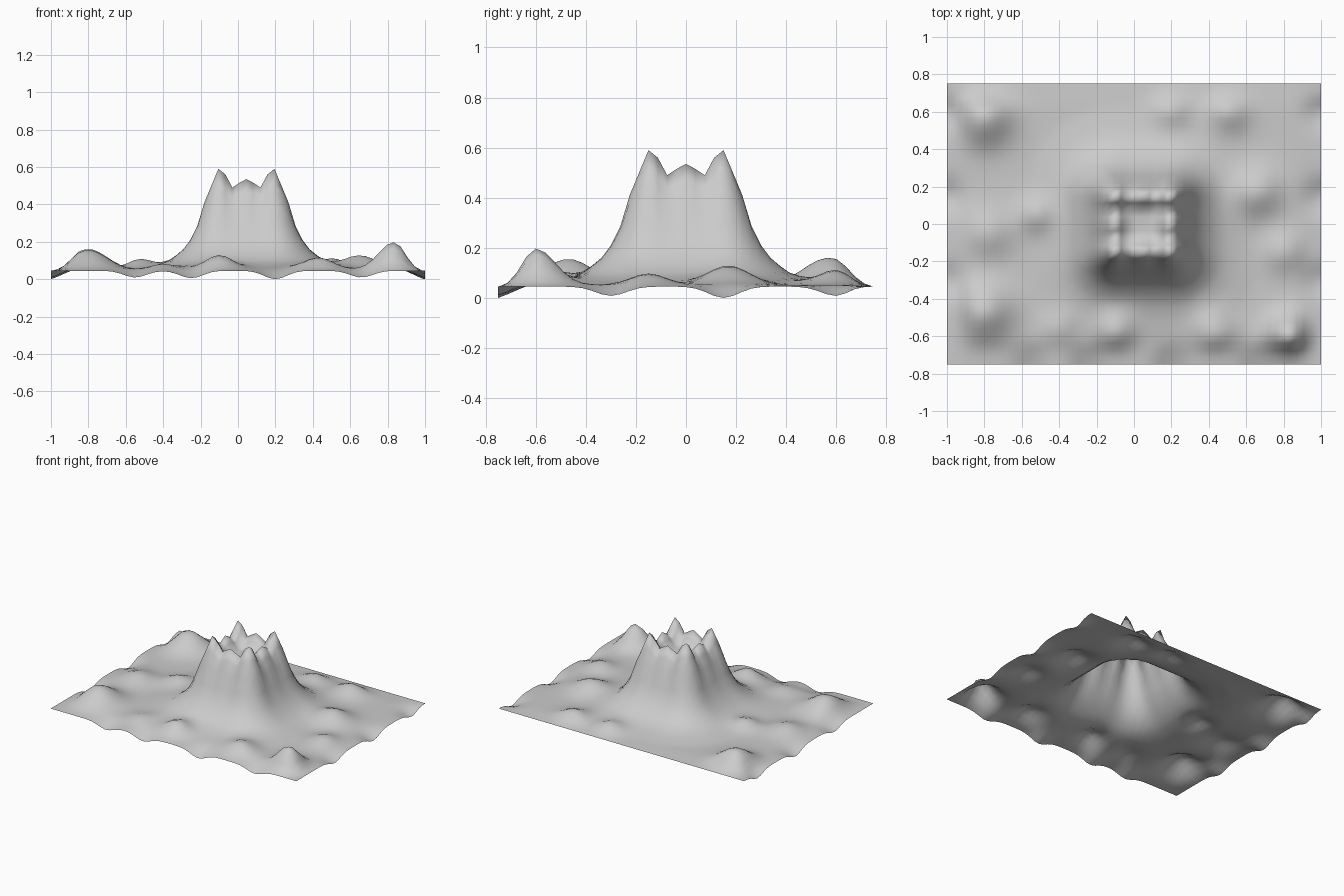
import bpy, bmesh
from math import exp, hypot

if "Cube" in bpy.data.objects:
    bpy.data.objects.remove(bpy.data.objects["Cube"])

CX, RIM, BASE, STEP = 0.045, 0.15, 0.045, 0.0375

# rounded hills: x, y, height, radius
HILLS = [(.83, -.60, .145, .11), (-.80, .57, .11, .14), (-.80, -.47, .105, .14),
         (-.78, -.05, .05, .12), (-.53, .05, .05, .09), (.66, .17, .075, .12),
         (.20, .62, .05, .10), (-.10, -.58, .07, .10), (.43, -.58, .065, .11),
         (.80, -.15, .045, .10), (.50, .60, .06, .11), (-.40, -.55, .03, .09)]
# dips along the open borders
FRONT_DIPS = [(-.55, .036), (-.25, .04), (.20, .045), (.66, .036)]
SIDE_DIPS = [(-.30, .037), (.15, .045), (.60, .037)]
# mountain slope and crater rim profiles
SLOPE = [(.15, .59), (.1875, .50), (.225, .41), (.2625, .285), (.30, .21),
         (.345, .15), (.42, .095), (.50, .07), (.62, .052), (3, .052)]
RIM_PROFILE = [(0, .535), (.0375, .515), (.075, .49), (.1125, .56), (.15, .59)]


def interp(table, t):
    for (a, u), (b, v) in zip(table, table[1:]):
        if t <= b:
            return u + (v - u) * max(0, t - a) / (b - a)
    return table[-1][1]


def smooth(t):
    t = min(1, max(0, t))
    return t * t * (3 - 2 * t)


def dips(table, t):
    return BASE - sum(a * exp(-((t - c) / .085) ** 2) for c, a in table)


def height(x, y):
    ax, ay = abs(x - CX), abs(y)
    big, small = max(ax, ay), min(ax, ay, RIM)
    rim = interp(RIM_PROFILE, small)
    if big <= RIM + 1e-6:
        # crater
        return rim + (.43 - rim) * smooth((RIM - big) / .085)
    # outer slope with ridges running down from the rim
    d = RIM + hypot(max(ax - RIM, 0), max(ay - RIM, 0))
    z = interp(SLOPE, d) * (1 + (rim / .59 - 1) * max(0, 1 - (d - RIM) / .16))
    z += sum(a * exp(-((x - hx) ** 2 + (y - hy) ** 2) / (r * r)) for hx, hy, a, r in HILLS)
    # settle into the borders
    borders = [(y + .75, dips(FRONT_DIPS, x)), (x + 1, dips(SIDE_DIPS, y)),
               (1 - x, dips(SIDE_DIPS, y)), (.75 - y, BASE)]
    for dist, edge in borders:
        z = edge + (z - edge) * smooth((dist + .02 * min(1, dist / .03)) / .17)
    return max(z, 0)


# terrain sheet
xs = [-1] + [CX + STEP * k for k in range(-27, 26)] + [1]
ys = [STEP * k for k in range(-20, 21)]
bm = bmesh.new()
grid = [[bm.verts.new((x, y, height(x, y))) for x in xs] for y in ys]
for r0, r1 in zip(grid, grid[1:]):
    for i in range(len(xs) - 1):
        bm.faces.new((r0[i], r0[i + 1], r1[i + 1], r1[i])).smooth = True
mesh = bpy.data.meshes.new("volcano_terrain")
bm.to_mesh(mesh)
bm.free()
bpy.context.collection.objects.link(bpy.data.objects.new("volcano_terrain", mesh))
